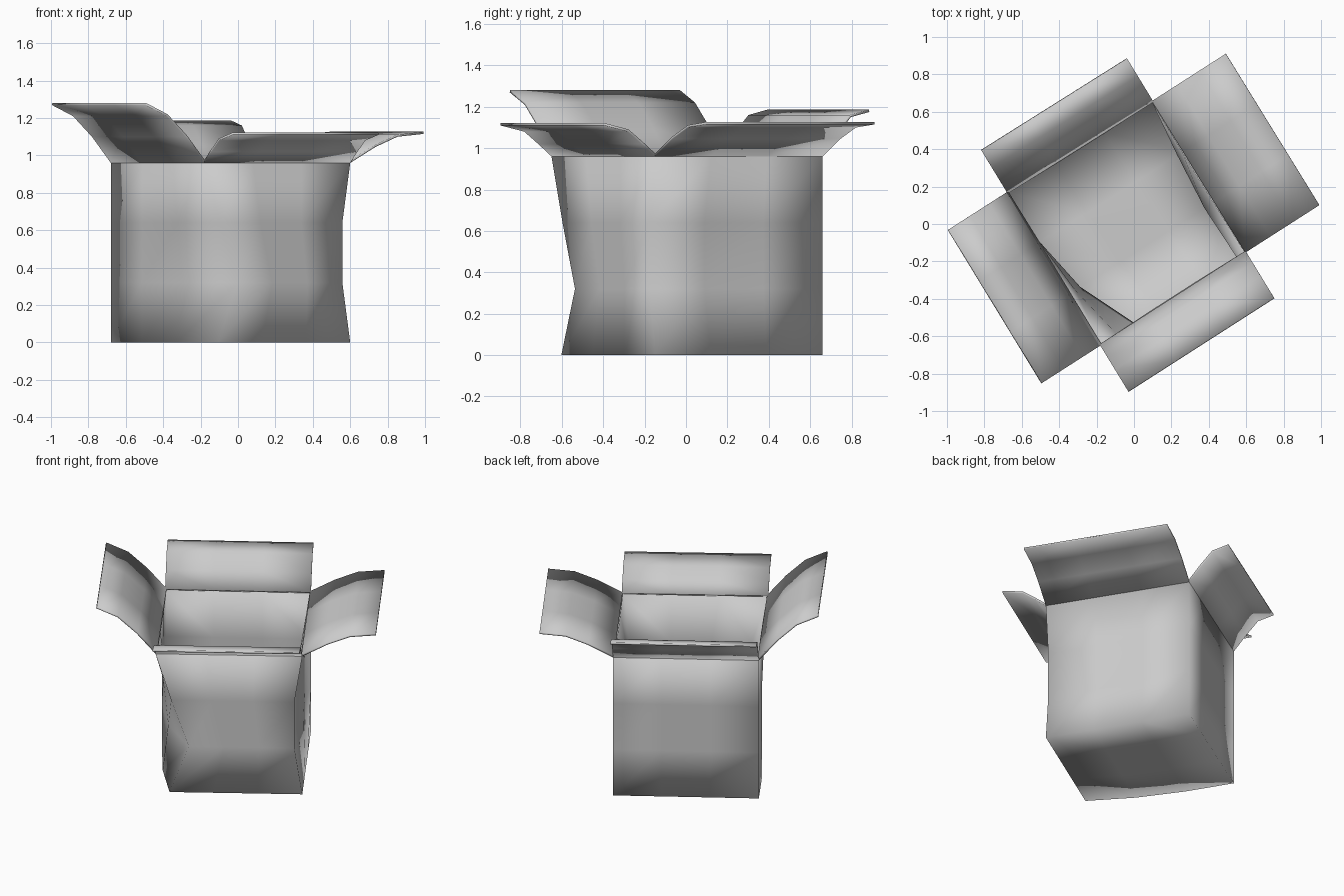
import bpy, bmesh
from mathutils import Vector

if "Cube" in bpy.data.objects:
    bpy.data.objects.remove(bpy.data.objects["Cube"])

# Top corners of the turned box, anticlockwise: front, right, back, left
F, R = Vector((-0.18, -0.65, 0)), Vector((0.60, -0.15, 0))
B, L = Vector((0.10, 0.66, 0)), Vector((-0.68, 0.17, 0))
U, V = (R - F).normalized(), (L - F).normalized()
LEVELS = [0, 0.32, 0.64, 0.96]
RIGHT_BOW, RIGHT_SCALE = [0.05, 0.055, 0.03, 0], [0, 1, 1, 0]
LEFT_BOW, LEFT_SCALE = [0, 0, 0.06, 0.21], [0.42, 1, 0.47, 0]
THICK = 0.012


def side(a, b, z, bow=(0, 0, 0, 0), scale=0, inward=U):
    """Four points from a to b, pushed inward by the dent."""
    return [a.lerp(b, i / 3) + inward * bow[i] * scale + Vector((0, 0, z)) for i in range(4)]


def finish(name, quads):
    bm = bmesh.new()
    for q in quads:
        bm.faces.new([bm.verts.new(p) for p in q])
    bmesh.ops.remove_doubles(bm, verts=bm.verts, dist=0.001)
    for f in bm.faces:
        f.smooth = True
    me = bpy.data.meshes.new(name)
    bm.to_mesh(me)
    bm.free()
    ob = bpy.data.objects.new(name, me)
    bpy.context.collection.objects.link(ob)
    m = ob.modifiers.new("card_thickness", 'SOLIDIFY')
    m.thickness = THICK
    m.offset = -1
    return ob


def strips(rows):
    """Quads between successive rows of points."""
    return [(a[i], a[i + 1], b[i + 1], b[i])
            for a, b in zip(rows, rows[1:]) for i in range(len(a) - 1)]


# Dented walls
rings, rights, lefts = [], [], []
for k, z in enumerate(LEVELS):
    right = side(R, B, z, RIGHT_BOW, RIGHT_SCALE[k], -U)
    left = side(L, F, z, LEFT_BOW, LEFT_SCALE[k], U)
    down = Vector((0, 0, z))
    front = side(left[3] - down, right[0] - down, z)
    back = side(B, L, z)
    rings.append(front + right[1:] + back[1:] + left[1:])
    rights.append(right)
    lefts.append(left)
quads = strips(rings)

# Floor
floor = [[lefts[0][3 - j].lerp(rights[0][j], i / 3) for i in range(4)] for j in range(4)]
quads += [tuple(reversed(q)) for q in strips(floor)]
finish("box_body", quads)

# Flaps: hinge edge, outward direction, (reach, height) profile
FLAPS = {
    "front_flap": (F, R, -V, [(0, .96), (.075, 1.02), (.155, 1.08), (.29, 1.11)]),
    "right_flap": (R, B, U, [(0, .96), (.16, 1.045), (.30, 1.10), (.465, 1.115)]),
    "back_flap": (B, L, V, [(0, .96), (.08, 1.06), (.16, 1.15), (.265, 1.175)]),
    "left_flap": (L, F, -U, [(0, .96), (.12, 1.10), (.24, 1.21), (.375, 1.27)]),
}
for name, (a, b, out, profile) in FLAPS.items():
    rows = [side(a + out * d, b + out * d, z) for d, z in profile]
    finish(name, strips(rows))
